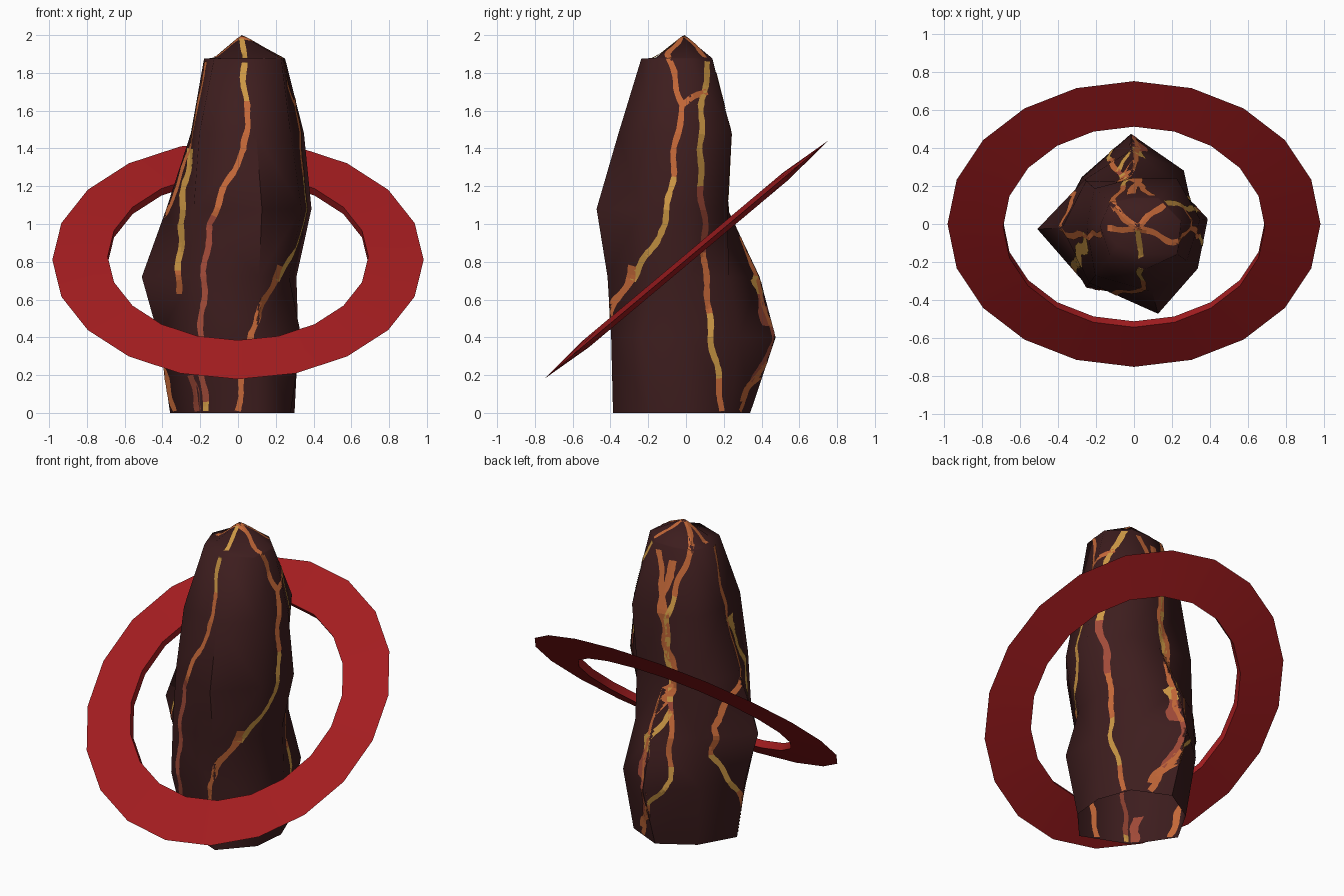
import bpy, bmesh, math, random
from mathutils import Vector
from mathutils.bvhtree import BVHTree

if "Cube" in bpy.data.objects:
    bpy.data.objects.remove(bpy.data.objects["Cube"])

random.seed(4)


def material(name, rgb):
    m = bpy.data.materials.new(name)
    m.diffuse_color = (*rgb, 1)
    m.use_nodes = True
    m.node_tree.nodes["Principled BSDF"].inputs["Base Color"].default_value = m.diffuse_color
    return m


ROCK = material("dark rock", (0.047, 0.0125, 0.013))
RED = material("ring red", (0.37, 0.012, 0.014))
GOLD, ORANGE, RUST = 0, 1, 2
VEINS = [material("gold glow", (0.62, 0.32, 0.06)),
         material("orange glow", (0.56, 0.14, 0.04)),
         material("rust glow", (0.36, 0.07, 0.04))]


def make_object(name, bm, mats, smooth=None):
    me = bpy.data.meshes.new(name)
    bm.to_mesh(me)
    ob = bpy.data.objects.new(name, me)
    bpy.context.collection.objects.link(ob)
    for m in mats:
        me.materials.append(m)
    if smooth:
        bpy.ops.object.select_all(action='DESELECT')
        ob.select_set(True)
        bpy.context.view_layer.objects.active = ob
        bpy.ops.object.shade_smooth_by_angle(angle=math.radians(smooth))
    return ob


def bridge(bm, lo, hi):
    n = len(lo)
    for i in range(n):
        j = (i + 1) % n
        bm.faces.new((lo[i], lo[j], hi[j], hi[i]))


# Rock pillar: irregular eight-sided rings, one radius per corner, open below
ANGLES = (4, 47, 92, 138, 183, 233, 285, 325)
RINGS = {
    0.0: (.30, .32, .34, .31, .36, .33, .40, .34),
    0.40: (.32, .385, .475, .37, .42, .42, .41, .41),
    0.72: (.31, .31, .39, .35, .51, .41, .43, .33),
    1.08: (.39, .30, .22, .34, .38, .39, .49, .41),
    1.48: (.35, .33, .24, .28, .25, .34, .37, .34),
    1.875: (.25, .19, .14, .17, .18, .21, .245, .28),
}


def rock_ring(bm, z, radii):
    return [bm.verts.new((r * math.cos(math.radians(a)), r * math.sin(math.radians(a)), z))
            for a, r in zip(ANGLES, radii)]


rock = bmesh.new()
loops = [rock_ring(rock, z, radii) for z, radii in RINGS.items()]
# Shoulder on the left and front, where the peak is narrower than the top ring
shoulder = [r * (0.68 if 3 < i < 7 else 0.97) for i, r in enumerate(RINGS[1.875])]
loops.append(rock_ring(rock, 1.88, shoulder))
for lo, hi in zip(loops, loops[1:]):
    bridge(rock, lo, hi)
apex = rock.verts.new((0.02, -0.01, 2.0))
for i in range(8):
    rock.faces.new((loops[-1][i], loops[-1][(i + 1) % 8], apex))
bmesh.ops.triangulate(rock, faces=[f for f in rock.faces if len(f.verts) == 4])
tree = BVHTree.FromBMesh(rock)
make_object("rock_pillar", rock, [ROCK], 70)

# Tilted flat ring: wedge section with a sharp outer edge, 20 sides
TILT = math.radians(40)
ring = bmesh.new()
hoops = []
for k in range(20):
    a = math.radians(18 * k)
    hoop = []
    for r, h in ((0.983, 0), (0.69, 0.024), (0.69, -0.024)):
        x, y = r * math.cos(a), r * math.sin(a)
        hoop.append(ring.verts.new((x, y * math.cos(TILT) - h * math.sin(TILT),
                                    0.81 + y * math.sin(TILT) + h * math.cos(TILT))))
    hoops.append(hoop)
for k in range(20):
    bridge(ring, hoops[k], hoops[(k + 1) % 20])
bmesh.ops.recalc_face_normals(ring, faces=ring.faces)
make_object("tilted_ring", ring, [RED], 30)


# Glowing veins: thin wavering ribbons projected on the rock from one side
def project(view, u, v):
    if view == "top":
        start, way = Vector((u, v, 3)), Vector((0, 0, -1))
    else:
        a = math.radians(view)
        out = Vector((math.cos(a), math.sin(a), 0))
        start = out * 3 + Vector((-math.sin(a), math.cos(a), 0)) * u + Vector((0, 0, v))
        way = -out
    hit, normal, _, _ = tree.ray_cast(start, way)
    return None if hit is None else (hit, normal * 0.003)


def ribbon_piece(bm, rows, shade, side):
    lo, hi = [[hit + off * side for hit, off in row] for row in rows]
    for i in range(2):
        quad = [lo[i + 1], lo[i], hi[i], hi[i + 1]]
        if max((quad[m] - quad[m - 1]).length for m in range(4)) < 0.09:
            f = bm.faces.new([bm.verts.new(c) for c in quad])
            f.material_index = shade


def vein(bm, view, *points, shade=ORANGE, width=0.031):
    count, prev = 0, None
    for (u0, v0), (u1, v1) in zip(points, points[1:]):
        du, dv = u1 - u0, v1 - v0
        length = math.hypot(du, dv)
        nu, nv = -dv / length, du / length
        steps = max(2, round(length / 0.025))
        for s in range(steps + 1):
            t = s / steps
            w = width * random.uniform(0.42, 0.58)
            sway = 0.012 * math.sin(math.pi * t) * math.sin(t * length * 20)
            row = [project(view, u0 + du * t + nu * (w * k + sway), v0 + dv * t + nv * (w * k + sway))
                   for k in (-1, 0, 1)]
            row = None if None in row else row
            if row and prev:
                ribbon_piece(bm, (prev, row), shade, 1)
                if row[1][0].z < 0.4:  # also seen through the open base
                    ribbon_piece(bm, (prev, row), shade, -1)
            prev = row
            count += 1
            if count % 14 == 0:
                shade = random.choice((GOLD, ORANGE, ORANGE, RUST))


veins = bmesh.new()
FRONT, RIGHT, BACK_RIGHT, BACK_LEFT, LEFT = -90, 0, 45, 123, 170
vein(veins, FRONT, (.02, 1.98), (.05, 1.6), (.03, 1.4), (-.15, 1), (-.2, .45), (-.17, .01), shade=GOLD)
vein(veins, FRONT, (.22, .78), (.07, .42), (0, .01))
vein(veins, FRONT, (-.25, 1.4), (-.30, 1), (-.31, .63), shade=GOLD)
vein(veins, FRONT, (-.25, .2), (-.21, .01), shade=RUST)
vein(veins, RIGHT, (-.1, 1.9), (-.02, 1.63), (-.11, 1), (-.28, .7))
vein(veins, RIGHT, (.11, 1.86), (.07, 1.4), (.11, .6), (.19, .01), shade=GOLD)
vein(veins, RIGHT, (-.02, 1.63), (.11, 1.7))
vein(veins, BACK_RIGHT, (.12, 1.8), (.23, .8), (.33, .38), (.12, .01))
vein(veins, BACK_LEFT, (-.16, 1.84), (-.11, 1.45))
vein(veins, BACK_LEFT, (.04, 1.9), (-.11, 1.45), (-.08, .87))
vein(veins, BACK_LEFT, (-.08, .87), (-.22, .7), (-.26, .46), shade=GOLD)
vein(veins, BACK_LEFT, (-.08, .87), (-.08, .46), (-.22, .3), (-.25, .06))
vein(veins, LEFT, (.08, 1.86), (.12, 1.1), (-.1, .78), (-.12, .6), (.08, .28), (.12, .01))
# Veins spreading from the peak
for tip in ((-.14, -.02), (.16, .1), (.2, -.1), (-.1, .09)):
    vein(veins, "top", (.02, -.02), tip)
make_object("glowing_veins", veins, VEINS)
